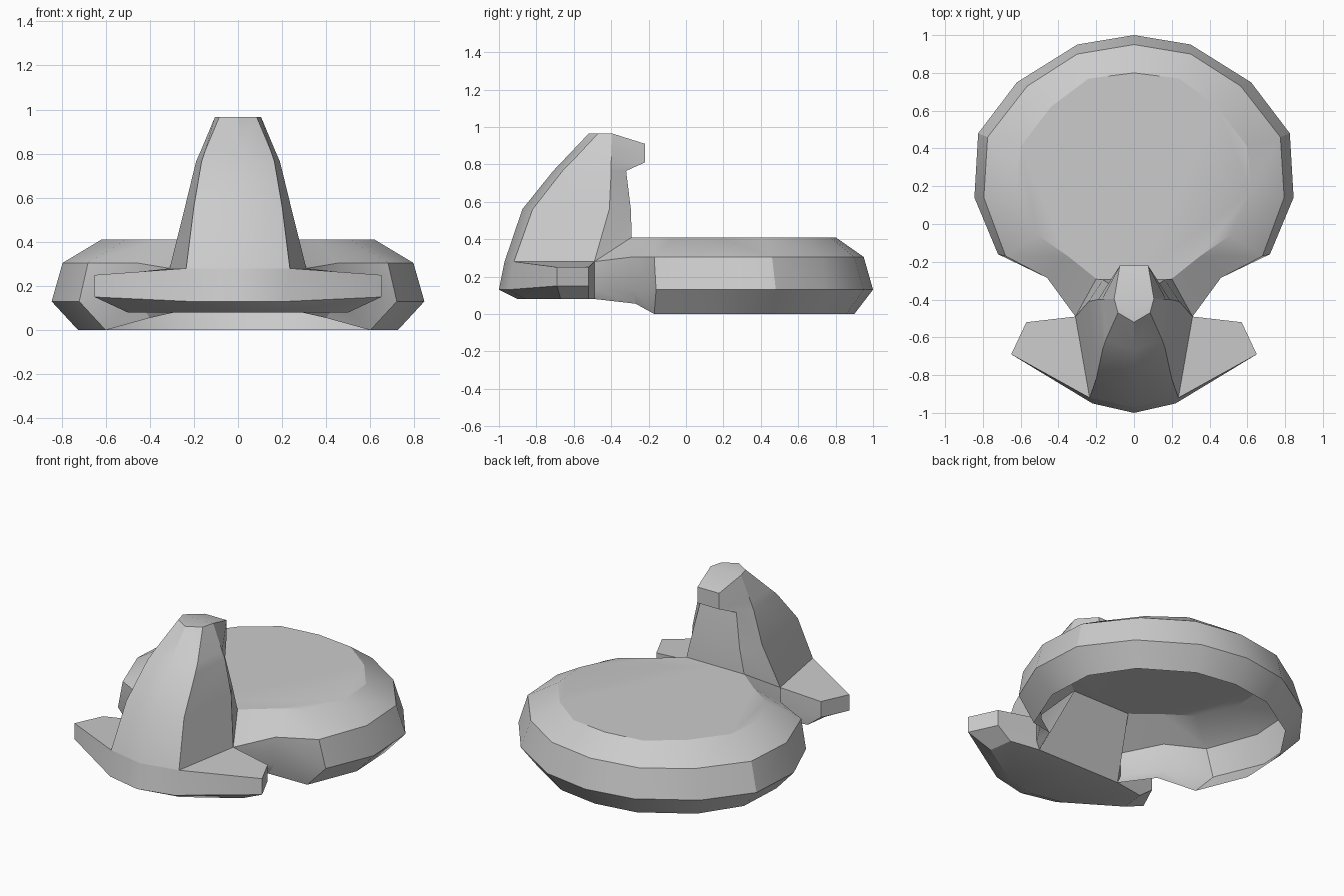
import bpy, bmesh, math

if "Cube" in bpy.data.objects:
    bpy.data.objects.remove(bpy.data.objects["Cube"])


def half_part(name, rings, caps):
    """Loft half-outlines (front/back column by column), add cap faces, mirror in x.
    Caps are lists of (ring, column) pairs or extra points."""
    bm = bmesh.new()
    grid = [[bm.verts.new(p) for p in ring] for ring in rings]
    for a, b in zip(grid, grid[1:]):
        for i in range(len(a) - 1):
            bm.faces.new((a[i], a[i + 1], b[i + 1], b[i]))
    for cap in caps:
        bm.faces.new([grid[c[0]][c[1]] if len(c) == 2 else bm.verts.new(c) for c in cap])
    # mirrored half, welded down the middle
    dup = bmesh.ops.duplicate(bm, geom=bm.verts[:] + bm.edges[:] + bm.faces[:])
    for v in dup["geom"]:
        if isinstance(v, bmesh.types.BMVert):
            v.co.x = -v.co.x
    bmesh.ops.remove_doubles(bm, verts=bm.verts[:], dist=0.0005)
    bmesh.ops.recalc_face_normals(bm, faces=bm.faces[:])
    mesh = bpy.data.meshes.new(name)
    bm.to_mesh(mesh)
    bm.free()
    ob = bpy.data.objects.new(name, mesh)
    bpy.context.collection.objects.link(ob)
    bpy.ops.object.select_all(action="DESELECT")
    ob.select_set(True)
    bpy.context.view_layer.objects.active = ob
    bpy.ops.object.shade_smooth_by_angle(angle=math.radians(30))
    return ob


def at(z, pts):
    """Points at a common height, unless they carry their own z."""
    return [p if len(p) == 3 else (p[0], p[1], z) for p in pts]


# round hollow body, open underneath, narrowing to the front
body = [
    at(0.0, [(0, .90), (.26, .86), (.55, .68), (.71, .44), (.725, .14), (.60, -.17),
             (.40, -.27, .055), (.29, -.49, .08)]),
    at(.13, [(0, 1), (.30, .95), (.62, .75), (.825, .48), (.845, .14), (.72, -.16),
             (.45, -.28), (.31, -.49)]),
    at(.305, [(0, .95), (.30, .90), (.565, .73), (.775, .46), (.795, .14), (.68, -.17),
              (.46, -.285), (.31, -.49, .28)]),
    at(.41, [(0, .80), (.24, .77), (.44, .62), (.60, .41), (.62, .17), (.51, -.06),
             (.35, -.17), (.20, -.29)]),
]
half_part("round_body", body, [
    [(3, i) for i in range(8)] + [(0, -.29, .41)],                  # flat top
    [(3, 7), (0, 7), (0, -.49, .08), (0, -.29, .41)],               # inner wall
])

# front base with a stubby foot on each side
base = [
    at(.08, [(0, -.90), (.20, -.86), (.50, -.67), (.48, -.52), (.29, -.49)]),
    at(.13, [(0, -1), (.22, -.95), (.65, -.69, .15), (.57, -.52, .15), (.31, -.49)]),
    at(.28, [(0, -.97), (.235, -.92), (.65, -.69, .25), (.57, -.52, .25), (.31, -.49)]),
]
half_part("front_base", base, [
    [(0, i) for i in range(5)] + [(0, -.49, .08)],                  # underside
    [(2, 1), (2, 2), (2, 3), (2, 4)],                               # foot top
])

# upright neck leaning back into a small head
neck = [
    at(.28, [(0, -.97), (.235, -.92), (.31, -.49), (.20, -.29, .41), (0, -.29, .41)]),
    at(.56, [(0, -.875), (.20, -.82), (.24, -.41), (.165, -.295), (0, -.295)]),
    at(.765, [(0, -.71), (.165, -.66), (.19, -.40), (.125, -.32), (0, -.32)]),
    at(.81, [(0, -.667), (.15, -.615), (.17, -.40), (.075, -.22), (0, -.22)]),
    at(.965, [(0, -.52), (.085, -.47), (.105, -.395), (.075, -.22, .91), (0, -.22, .91)]),
]
half_part("neck_and_head", neck, [
    [(4, 0), (4, 1), (4, 2), (0, -.395, .965)],                     # crown
    [(4, 2), (4, 3), (4, 4), (0, -.395, .965)],                     # back slope
])
